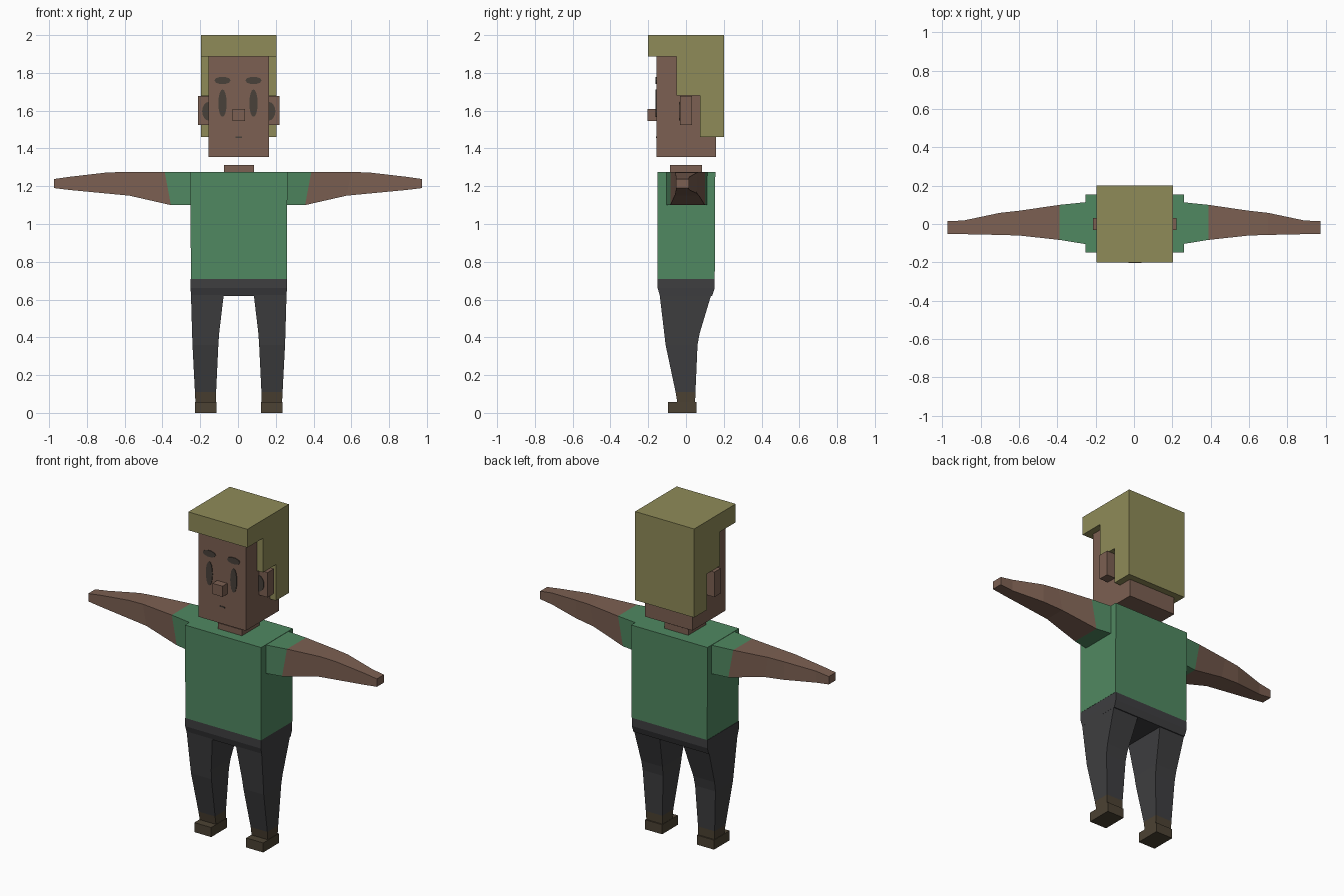
import bpy, bmesh, math

if "Cube" in bpy.data.objects:
    bpy.data.objects.remove(bpy.data.objects["Cube"])

CX = 0.004  # centre line of the body


def mat(name, rgb):
    lin = [((c / 255 + 0.055) / 1.055) ** 2.4 for c in rgb]
    m = bpy.data.materials.new(name)
    m.diffuse_color = (*lin, 1)
    m.use_nodes = True
    m.node_tree.nodes["Principled BSDF"].inputs["Base Color"].default_value = m.diffuse_color
    return m


SKIN = mat("skin brown", (124, 96, 82))
HAIR = mat("hair olive blond", (143, 139, 88))
SHIRT = mat("shirt green", (80, 136, 97))
PANTS = mat("trousers charcoal", (62, 62, 64))
SHOE = mat("shoe dark brown", (76, 66, 51))
DARK = mat("face detail grey", (72, 65, 58))


def finish(name, bm, mats, rule=None):
    bmesh.ops.recalc_face_normals(bm, faces=bm.faces)
    if rule:
        for f in bm.faces:
            f.material_index = rule(f.calc_center_median())
    me = bpy.data.meshes.new(name)
    bm.to_mesh(me)
    bm.free()
    for m in mats:
        me.materials.append(m)
    ob = bpy.data.objects.new(name, me)
    bpy.context.collection.objects.link(ob)
    return ob


def loft(name, rings, mats, rule=None):
    """Skin a list of equal-length point rings and cap both ends."""
    bm = bmesh.new()
    vs = [[bm.verts.new(p) for p in r] for r in rings]
    n = len(vs[0])
    for a, b in zip(vs, vs[1:]):
        for i in range(n):
            j = (i + 1) % n
            bm.faces.new((a[i], a[j], b[j], b[i]))
    bm.faces.new(vs[0])
    bm.faces.new(vs[-1])
    return finish(name, bm, mats, rule)


def rect(z, x0, x1, y0, y1):
    return [(x0, y0, z), (x1, y0, z), (x1, y1, z), (x0, y1, z)]


def box(name, x0, x1, y0, y1, z0, z1, m):
    return loft(name, [rect(z0, x0, x1, y0, y1), rect(z1, x0, x1, y0, y1)], [m])


def oval(name, cx, cz, rx, rz, y, m, n=16):
    """Thin oval plate facing the front."""
    ring = [(cx + rx * math.cos(2 * math.pi * i / n), cz + rz * math.sin(2 * math.pi * i / n))
            for i in range(n)]
    return loft(name, [[(x, yy, z) for x, z in ring] for yy in (y - 0.004, y + 0.001)], [m])


# Head, nose, neck
box("head", CX - 0.159, CX + 0.159, -0.157, 0.16, 1.355, 1.95, SKIN)
box("nose", -0.03, 0.038, -0.203, -0.15, 1.545, 1.61, SKIN)
box("neck", -0.075, 0.086, -0.085, 0.085, 1.26, 1.312, SKIN)
box("mouth", -0.012, 0.022, -0.159, -0.15, 1.455, 1.462, DARK)

# Hair: side profile with a fringe, stepped around the ear
prof = [(-0.2, 2), (0.2, 2), (0.2, 1.46), (0.075, 1.46), (0.075, 1.68),
        (-0.05, 1.68), (-0.05, 1.888), (-0.2, 1.888)]
loft("hair", [[(x, y, z) for y, z in prof] for x in (CX - 0.199, CX + 0.199)], [HAIR])

# Ears and face details, both sides
for s, side in ((-1, "right"), (1, "left")):
    xs = sorted((CX + s * 0.15, CX + s * 0.217))
    box(side + "_ear", xs[0], xs[1], -0.031, 0.031, 1.525, 1.677, SKIN)
    oval(side + "_inner_ear", CX + s * 0.157, 1.597, 0.037, 0.05, -0.031, DARK)
    oval(side + "_eye", s * 0.082, 1.64, 0.022, 0.073, -0.157, DARK)
    oval(side + "_eyebrow", s * 0.082, 1.76, 0.043, 0.02, -0.157, DARK, 10)

# Shirt body and hips
loft("shirt", [rect(0.71, CX - 0.253, CX + 0.256, -0.15, 0.152),
               rect(1.276, CX - 0.257, CX + 0.257, -0.15, 0.155)], [SHIRT])
loft("hips", [rect(0.62, CX - 0.253, CX + 0.253, -0.138, 0.138),
              rect(0.66, CX - 0.255, CX + 0.255, -0.15, 0.152),
              rect(0.71, CX - 0.255, CX + 0.255, -0.15, 0.152)], [PANTS])

# Arms: x at top, x at bottom, z low, z high, y front, y back
ARM = [(0.24, 0.24, 1.1, 1.274, -0.107, 0.115),
       (0.388, 0.355, 1.1, 1.275, -0.083, 0.1),
       (0.60, 0.575, 1.15, 1.276, -0.06, 0.069),
       (0.70, 0.70, 1.162, 1.272, -0.057, 0.058),
       (0.89, 0.89, 1.18, 1.25, -0.053, 0.018),
       (0.973, 0.973, 1.19, 1.238, -0.052, 0.015)]
# Legs: z, x inner, x outer, y front, y back
LEG = [(0.05, 0.12, 0.229, -0.045, 0.048),
       (0.11, 0.12, 0.232, -0.055, 0.05),
       (0.36, 0.108, 0.245, -0.108, 0.061),
       (0.42, 0.104, 0.247, -0.115, 0.072),
       (0.63, 0.079, 0.253, -0.14, 0.135)]

for s, side in ((-1, "right"), (1, "left")):
    loft(side + "_arm",
         [[(s * xt, y0, z1), (s * xt, y1, z1), (s * xb, y1, z0), (s * xb, y0, z0)]
          for xt, xb, z0, z1, y0, y1 in ARM],
         [SHIRT, SKIN], lambda c: int(abs(c.x) > 0.35))
    loft(side + "_leg",
         [rect(z, CX + s * a, CX + s * b, y0, y1) for z, a, b, y0, y1 in LEG],
         [PANTS, SHOE], lambda c: int(c.z < 0.11))
    xs = sorted((CX + s * 0.118, CX + s * 0.232))
    box(side + "_shoe", xs[0], xs[1], -0.095, 0.056, 0, 0.058, SHOE)
